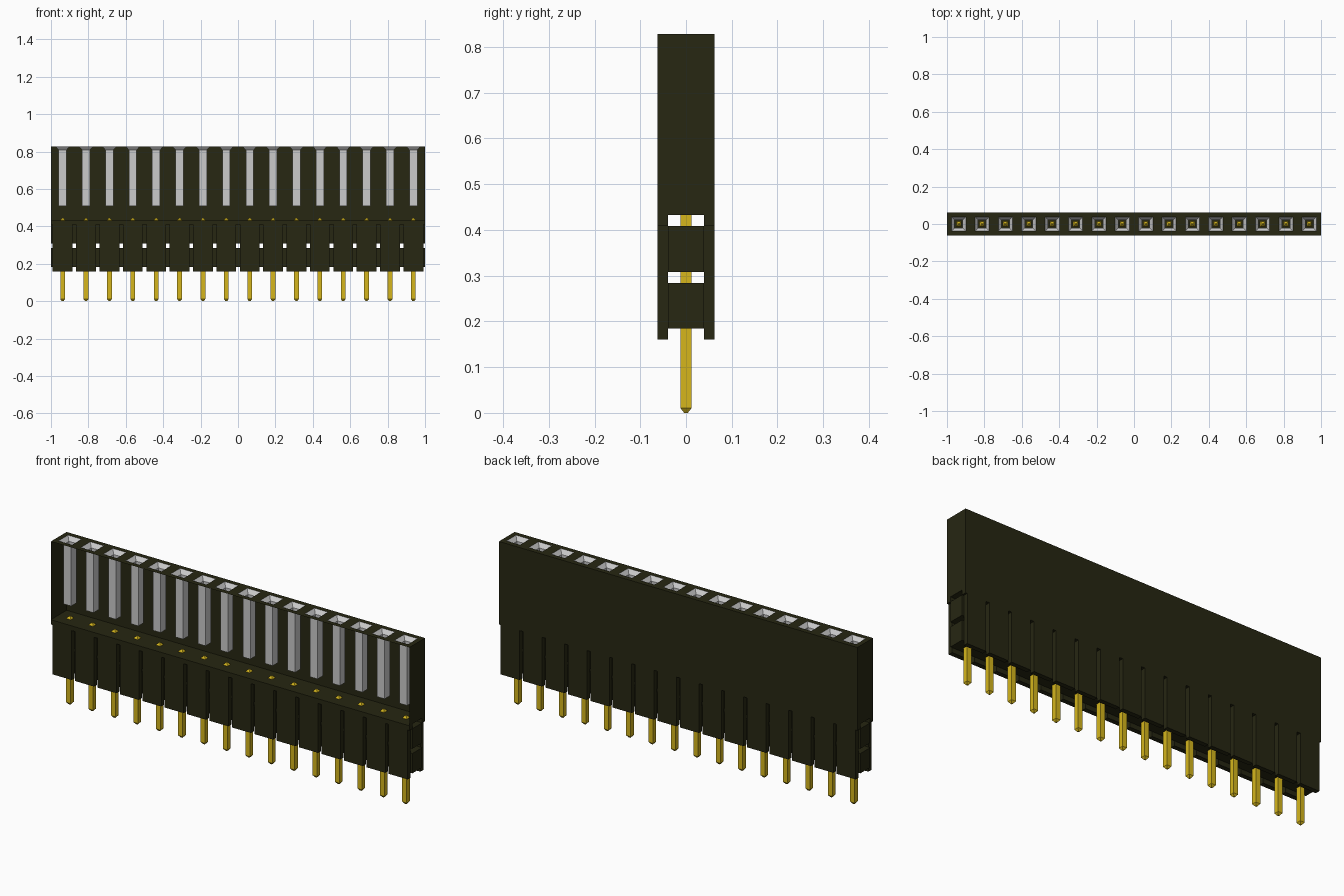
import bpy, bmesh

if "Cube" in bpy.data.objects:
    bpy.data.objects.remove(bpy.data.objects["Cube"], do_unlink=True)


def material(name, rgb):
    m = bpy.data.materials.new(name)
    m.use_nodes = True
    m.diffuse_color = (*rgb, 1)
    m.node_tree.nodes["Principled BSDF"].inputs["Base Color"].default_value = (*rgb, 1)
    return m


black = material("dark olive plastic", (0.02, 0.02, 0.006))
grey = material("grey contact", (0.6, 0.6, 0.6))
gold = material("gold pin", (0.67, 0.47, 0.012))

COUNT, PITCH = 16, 0.125
HALF_Y, SLOT_Y = 0.0625, 0.039
BOTTOM, FLOOR, TOP = 0.16, 0.433, 0.828
centres = [(i - (COUNT - 1) / 2) * PITCH for i in range(COUNT)]


def finish(name, bm, mats):
    bmesh.ops.remove_doubles(bm, verts=bm.verts, dist=1e-5)
    me = bpy.data.meshes.new(name)
    bm.to_mesh(me)
    bm.free()
    for m in mats:
        me.materials.append(m)
    ob = bpy.data.objects.new(name, me)
    bpy.context.collection.objects.link(ob)
    return ob


def box(bm, x0, x1, y0, y1, z0, z1):
    vs = bmesh.ops.create_cube(bm, size=1)["verts"]
    for v in vs:
        v.co.x = x1 if v.co.x > 0 else x0
        v.co.y = y1 if v.co.y > 0 else y0
        v.co.z = z1 if v.co.z > 0 else z0


def loft(bm, x, rings, caps=False):
    """Stack of square rings (half width, z); returns the bands of faces."""
    loops = [[bm.verts.new((x + sx * r, sy * r, z))
              for sx, sy in ((-1, -1), (1, -1), (1, 1), (-1, 1))] for r, z in rings]
    bands = [[bm.faces.new((a[k], a[(k + 1) % 4], b[(k + 1) % 4], b[k])) for k in range(4)]
             for a, b in zip(loops, loops[1:])]
    if caps:
        bm.faces.new(loops[0][::-1])
        bm.faces.new(loops[-1])
    return bands


# Top plate with funnels leading into thin square sockets
bm = bmesh.new()
for x in centres:
    bands = loft(bm, x, [(PITCH / 2, TOP), (0.038, TOP), (0.021, 0.808), (0.021, 0.508)])
    for band in bands[1:]:
        for f in band:
            f.material_index = 1
finish("socket_plate", bm, [black, grey])

# Upper shell: floor, back wall and end walls, open at the front
bm = bmesh.new()
box(bm, -1, 1, -HALF_Y, HALF_Y, FLOOR, TOP)
open_faces = [f for f in bm.faces if f.normal.y < -0.5 or f.normal.z > 0.5]
bmesh.ops.delete(bm, geom=open_faces, context="FACES")
finish("upper_shell", bm, [black])

# Rails under the floor, along both long sides
bm = bmesh.new()
for y0, y1 in ((-HALF_Y, -SLOT_Y), (SLOT_Y, HALF_Y)):
    box(bm, -1, 1, y0, y1, 0.409, FLOOR)
finish("side_rails", bm, [black])

# Separate skirt panels, one per pin on each side
bm = bmesh.new()
for x in centres:
    for y0, y1 in ((-HALF_Y, -SLOT_Y), (SLOT_Y, HALF_Y)):
        box(bm, x - 0.053, x + 0.053, y0, y1, BOTTOM, 0.409)
finish("skirt_panels", bm, [black])

# Two full-length bars between the panels
bm = bmesh.new()
for z0, z1 in ((0.184, 0.284), (0.308, 0.409)):
    box(bm, -1, 1, -SLOT_Y, SLOT_Y, z0, z1)
finish("inner_bars", bm, [black])

# Square pins with tapered ends
bm = bmesh.new()
for x in centres:
    loft(bm, x, [(0.004, 0), (0.0125, 0.011), (0.0125, 0.434), (0.004, 0.444)], caps=True)
finish("pins", bm, [gold])
